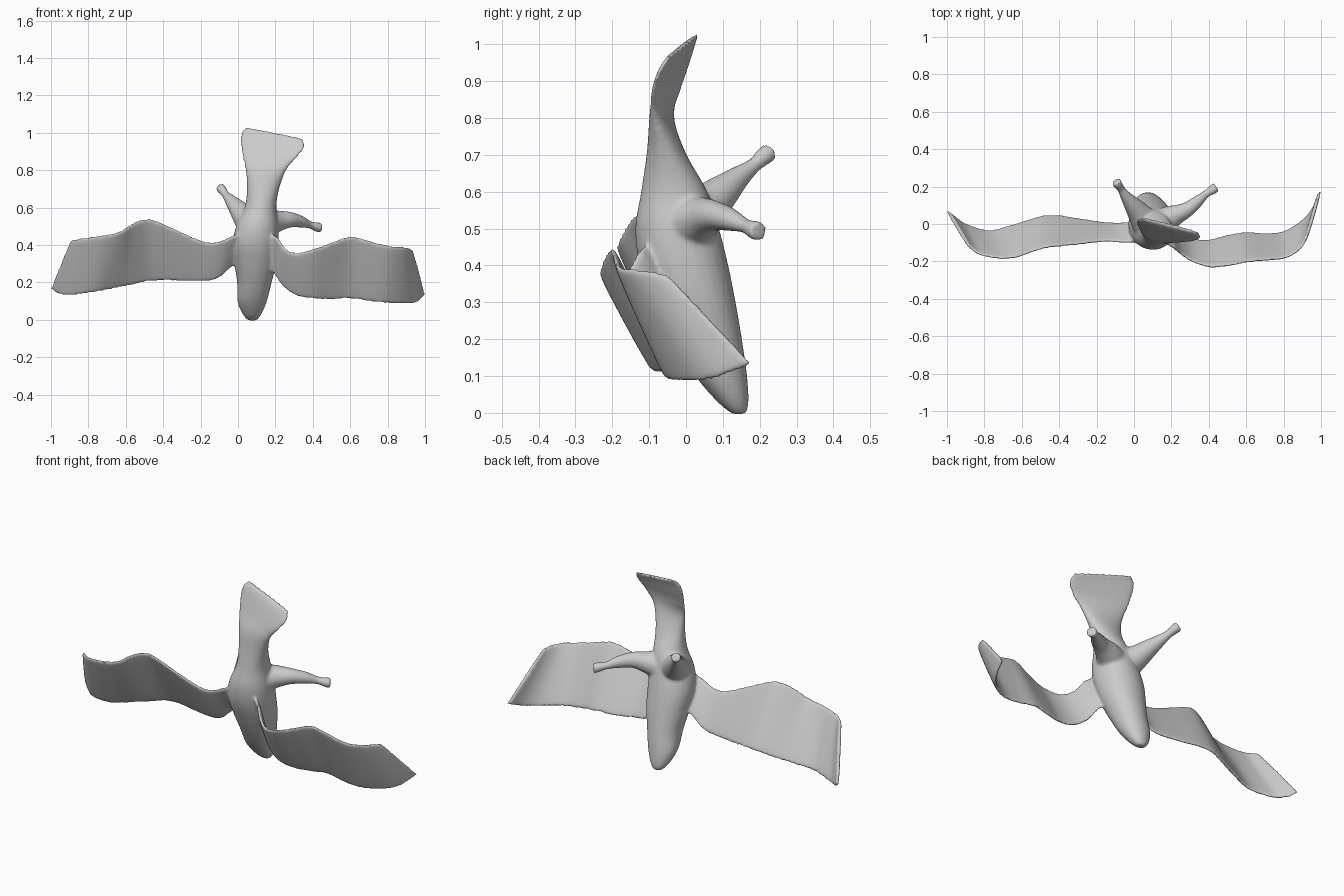
import bpy, bmesh
from math import sin, cos, pi, radians
from mathutils import Vector as V


def ring(c, u, v, n=24, p=1.0):
    """Closed section: centre c, half axes u and v; p < 1 squares off the v side."""
    pts = []
    for i in range(n):
        a = 2 * pi * i / n
        s = sin(a)
        pts.append(c + u * cos(a) + v * (abs(s) ** p * (1 if s >= 0 else -1)))
    return pts


def catmull(rows, steps):
    """Smoothly resample station rows of numbers."""
    out = []
    for i in range(len(rows) - 1):
        a, b, c, d = (rows[max(0, min(len(rows) - 1, i + k))] for k in (-1, 0, 1, 2))
        for s in range(steps):
            t = s / steps
            out.append([0.5 * (2 * q + (r - p) * t + (2 * p - 5 * q + 4 * r - w) * t * t
                               + (3 * q - p - 3 * r + w) * t ** 3)
                        for p, q, r, w in zip(a, b, c, d)])
    out.append(list(rows[-1]))
    return out


def loft(name, rings):
    bm = bmesh.new()
    vs = [[bm.verts.new(p) for p in r] for r in rings]
    n = len(vs[0])
    for a, b in zip(vs, vs[1:]):
        for i in range(n):
            j = (i + 1) % n
            bm.faces.new((a[i], a[j], b[j], b[i]))
    bm.faces.new(vs[0])
    bm.faces.new(vs[-1])
    bmesh.ops.recalc_face_normals(bm, faces=bm.faces)
    me = bpy.data.meshes.new(name)
    bm.to_mesh(me)
    bm.free()
    ob = bpy.data.objects.new(name, me)
    bpy.context.collection.objects.link(ob)
    return ob


# Body, from the beak at the bottom to the fanned tail at the top:
# z, x min, x max, y front, y back, twist in degrees, slope of the section
body = [
    (-0.003, 0.055, 0.10, 0.125, 0.163, 0, 0),
    (0.03, 0.025, 0.125, 0.085, 0.170, 0, 0),
    (0.10, -0.003, 0.155, 0.025, 0.166, 0, 0),
    (0.20, -0.005, 0.180, -0.035, 0.152, 0, 0),
    (0.30, -0.02, 0.205, -0.085, 0.135, 0, 0),
    (0.40, -0.03, 0.215, -0.125, 0.115, 0, 0),
    (0.50, -0.01, 0.215, -0.138, 0.090, 0, 0),
    (0.60, 0.035, 0.205, -0.122, 0.058, 0, 0),
    (0.70, 0.048, 0.220, -0.107, 0.002, -4, 0),
    (0.80, 0.040, 0.258, -0.094, -0.038, -10, 0),
    (0.87, 0.022, 0.310, -0.070, -0.040, -14, -0.05),
    (0.93, 0.012, 0.350, -0.050, -0.024, -15, -0.13),
    (0.975, 0.018, 0.358, -0.032, -0.008, -15, -0.19),
    (1.0, 0.045, 0.345, -0.016, 0.004, -15, -0.2),
]
rings = []
for z, x0, x1, y0, y1, tw, sl in catmull(body, 5):
    a = radians(tw)
    hx, hy = (x1 - x0) / 2, (y1 - y0) / 2
    rings.append(ring(V(((x0 + x1) / 2, (y0 + y1) / 2, z)),
                      V((hx, hx * sin(a), hx * sl)), V((-hy * sin(a), hy * cos(a), 0)),
                      p=0.6 if z > 0.85 else 0.9))
parts = [loft("bird", rings)]


# Wings: upper edge x, y, z then lower edge x, y, z
def wing(name, stations):
    st = catmull(stations, 5)
    mids = [(V(s[:3]) + V(s[3:])) / 2 for s in st]
    rs = []
    for i, s in enumerate(st):
        span = mids[min(i + 1, len(st) - 1)] - mids[max(i - 1, 0)]
        u = (V(s[:3]) - V(s[3:])) / 2
        rs.append(ring(mids[i], u, u.cross(span).normalized() * 0.010, p=0.4))
    parts.append(loft(name, rs))


wing("right_wing", [
    (0.10, -0.07, 0.47, 0.12, 0.02, 0.28),
    (0.20, -0.12, 0.45, 0.19, -0.03, 0.25),
    (0.25, -0.16, 0.385, 0.24, -0.06, 0.18),
    (0.31, -0.20, 0.36, 0.31, -0.08, 0.13),
    (0.40, -0.23, 0.38, 0.40, -0.085, 0.113),
    (0.50, -0.225, 0.415, 0.50, -0.06, 0.108),
    (0.60, -0.205, 0.448, 0.60, -0.045, 0.113),
    (0.70, -0.195, 0.425, 0.70, -0.05, 0.098),
    (0.80, -0.185, 0.40, 0.80, -0.04, 0.088),
    (0.87, -0.15, 0.392, 0.90, 0.02, 0.083),
    (0.91, -0.10, 0.388, 0.96, 0.09, 0.095),
    (0.93, -0.05, 0.375, 0.995, 0.18, 0.13),
])
wing("left_wing", [
    (0.08, -0.07, 0.49, 0.06, 0.03, 0.30),
    (-0.02, -0.10, 0.455, -0.03, 0.01, 0.285),
    (-0.10, -0.095, 0.42, -0.10, 0.005, 0.225),
    (-0.18, -0.095, 0.42, -0.17, 0.01, 0.208),
    (-0.30, -0.11, 0.47, -0.30, 0.03, 0.208),
    (-0.40, -0.12, 0.515, -0.40, 0.045, 0.21),
    (-0.48, -0.13, 0.542, -0.48, 0.045, 0.205),
    (-0.56, -0.155, 0.52, -0.57, 0.02, 0.185),
    (-0.63, -0.18, 0.475, -0.67, -0.01, 0.165),
    (-0.72, -0.185, 0.455, -0.78, -0.035, 0.145),
    (-0.82, -0.165, 0.44, -0.90, 0.0, 0.130),
    (-0.86, -0.14, 0.435, -0.96, 0.04, 0.138),
    (-0.89, -0.11, 0.43, -0.998, 0.07, 0.165),
])


# Legs: x, y, z, radius, flaring at the hip and at the foot
def leg(name, stations):
    st = catmull(stations, 6)
    d = (V(stations[-1][:3]) - V(stations[0][:3])).normalized()
    u = d.cross(V((0, 0, 1))).normalized()
    w = u.cross(d)
    parts.append(loft(name, [ring(V(s[:3]), u * s[3], w * s[3], 16) for s in st]))


leg("right_leg", [
    (0.14, 0.0, 0.505, 0.085), (0.21, 0.045, 0.525, 0.06), (0.28, 0.075, 0.535, 0.042),
    (0.34, 0.12, 0.525, 0.032), (0.385, 0.16, 0.508, 0.021), (0.415, 0.18, 0.498, 0.025),
    (0.44, 0.198, 0.492, 0.028)])
leg("left_leg", [
    (0.07, 0.0, 0.52, 0.085), (0.025, 0.06, 0.565, 0.062), (-0.01, 0.105, 0.605, 0.046),
    (-0.045, 0.15, 0.645, 0.030), (-0.068, 0.185, 0.672, 0.021), (-0.085, 0.21, 0.695, 0.025),
    (-0.097, 0.228, 0.708, 0.027)])

# Fuse the parts into one skin and soften the joints
bpy.ops.object.select_all(action='DESELECT')
for ob in parts:
    ob.select_set(True)
bird = parts[0]
bpy.context.view_layer.objects.active = bird
bpy.ops.object.join()
fuse = bird.modifiers.new("fuse", 'REMESH')
fuse.mode = 'VOXEL'
fuse.voxel_size = 0.0075
fuse.use_smooth_shade = True
soft = bird.modifiers.new("soften", 'SMOOTH')
soft.factor = 0.5
soft.iterations = 8
bpy.ops.object.shade_smooth()
